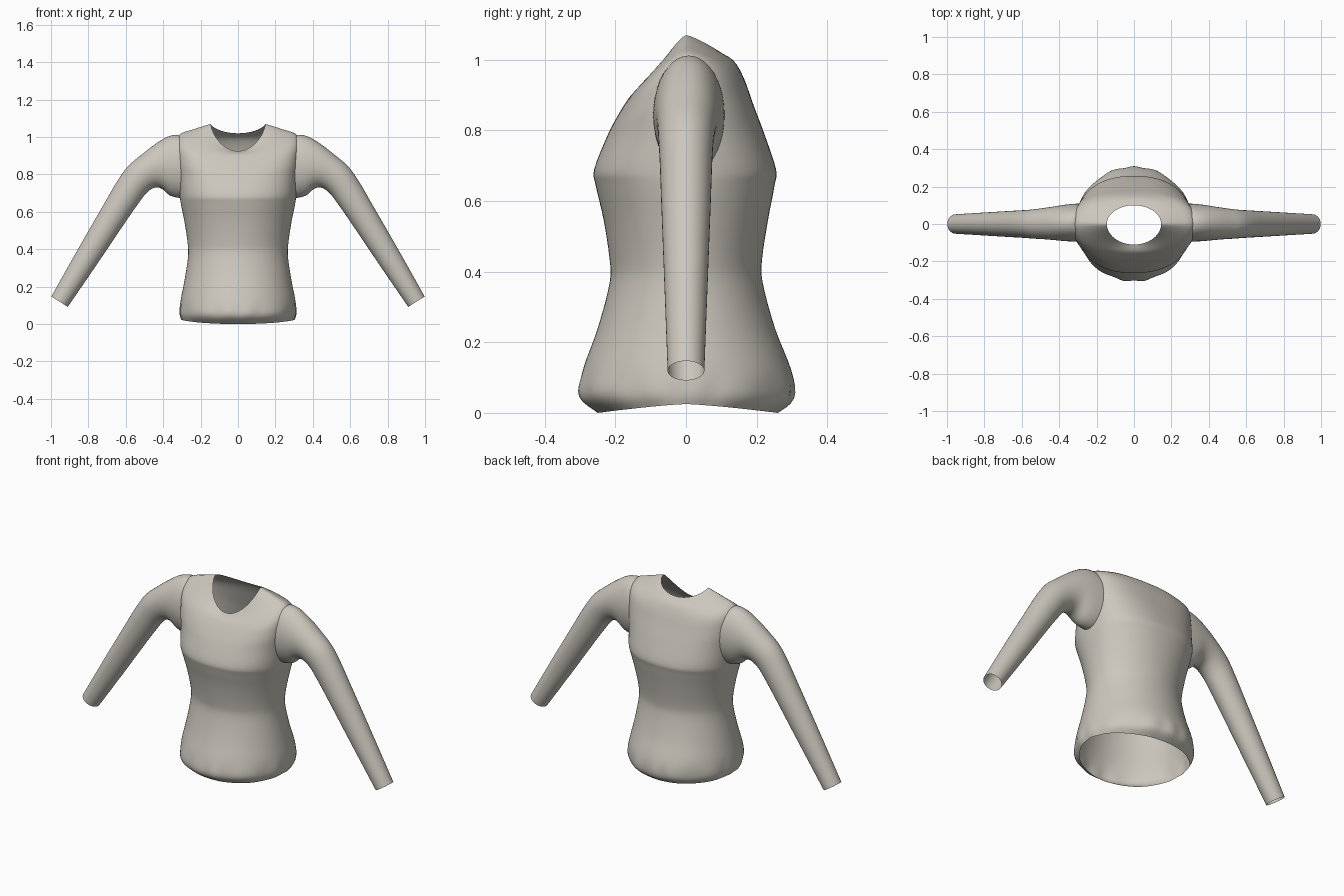
import bpy, bmesh, math
from mathutils import Vector

if "Cube" in bpy.data.objects:
    bpy.data.objects.remove(bpy.data.objects["Cube"])

fabric = bpy.data.materials.new("warm grey fabric")
fabric.use_nodes = True
COLOUR = (0.60, 0.57, 0.51, 1)
fabric.diffuse_color = COLOUR
fabric.node_tree.nodes["Principled BSDF"].inputs["Base Color"].default_value = COLOUR


def spline(rows, steps):
    """Smoothly interpolate rows of numbers (Catmull-Rom)."""
    pts = [Vector(r) for r in rows]
    out = []
    for i in range(len(pts) - 1):
        p1, p2 = pts[i], pts[i + 1]
        p0, p3 = pts[max(i - 1, 0)], pts[min(i + 2, len(pts) - 1)]
        for k in range(steps):
            t = k / steps
            out.append(0.5 * (2 * p1 + (p2 - p0) * t
                              + (2 * p0 - 5 * p1 + 4 * p2 - p3) * t ** 2
                              + (3 * p1 - p0 - 3 * p2 + p3) * t ** 3))
    return out + [pts[-1]]


def loft(name, rings, remove=None):
    """Skin closed rings into an open-ended cloth sheet."""
    bm = bmesh.new()
    vs = [[bm.verts.new(p) for p in ring] for ring in rings]
    n = len(rings[0])
    for a, b in zip(vs, vs[1:]):
        for i in range(n):
            j = (i + 1) % n
            bm.faces.new((a[i], a[j], b[j], b[i]))
    bmesh.ops.recalc_face_normals(bm, faces=bm.faces)
    if remove:
        holes = [f for f in bm.faces if remove(f.calc_center_median())]
        bmesh.ops.delete(bm, geom=holes, context='FACES')
    mesh = bpy.data.meshes.new(name)
    bm.to_mesh(mesh)
    bm.free()
    mesh.materials.append(fabric)
    obj = bpy.data.objects.new(name, mesh)
    bpy.context.collection.objects.link(obj)
    bpy.ops.object.select_all(action='DESELECT')
    obj.select_set(True)
    bpy.context.view_layer.objects.active = obj
    bpy.ops.object.shade_smooth_by_angle(angle=math.radians(50))
    return obj


def power(v, e):
    return math.copysign(abs(v) ** e, v)


# Torso sections: half width, side z, front depth, front z, back depth, back z, squareness
SECTIONS = [
    (.303, .025, .25, .0, .26, .0, 1),
    (.312, .06, .303, .045, .303, .04, 1),
    (.306, .13, .293, .12, .298, .12, 1),
    (.285, .24, .25, .24, .252, .24, 1),
    (.267, .36, .216, .37, .217, .37, 1),
    (.270, .44, .217, .44, .216, .44, 1),
    (.285, .54, .234, .55, .233, .55, .95),
    (.305, .64, .256, .645, .251, .645, .9),
    (.311, .69, .260, .69, .255, .69, .86),
    (.318, .79, .225, .78, .222, .79, .82),
    (.328, .90, .20, .83, .192, .87, .8),
    (.320, 1.005, .17, .88, .165, .945, .82),
    (.235, 1.042, .145, .91, .137, .995, .9),
    (.145, 1.07, .11, .925, .10, 1.02, 1),
]


def torso_ring(s, n=96):
    rx, zs, yf, zf, yb, zb, e = s
    ring = []
    for i in range(n):
        a = 2 * math.pi * i / n
        c, d = power(math.cos(a), e), power(math.sin(a), e)
        depth, z_mid = (yf, zf) if d < 0 else (yb, zb)
        z = zs + (z_mid - zs) * abs(d) ** 1.3
        # soft gathers above the hem
        gather = max(0, 1 - abs(z - .06) / .07)
        k = 1 + .012 * gather * math.sin(13 * a + 1.5 * math.sin(4 * a))
        ring.append((rx * c * min(k, 1.005), depth * d * k, z))
    return ring


def in_armhole(p):
    return abs(p.x) > .25 and ((p.y - .008) / .085) ** 2 + ((p.z - .845) / .14) ** 2 < 1


loft("shirt_torso", [torso_ring(s) for s in spline(SECTIONS, 4)], in_armhole)

# Sleeve sections: top x, top z, bottom x, bottom z, half depth, y centre, inward wrap
SLEEVE = [
    (.305, 1.005, .285, .68, .098, .008, .035),
    (.335, 1.012, .315, .675, .101, .008, .03),
    (.385, .998, .365, .688, .098, .006, .015),
    (.45, .957, .41, .725, .090, .004, .005),
    (.52, .902, .45, .728, .083, .002, 0),
    (.59, .842, .49, .70, .078, 0, 0),
    (.65, .757, .53, .648, .074, 0, 0),
    (.72, .636, .60, .548, .070, 0, 0),
    (.86, .393, .753, .321, .061, 0, 0),
    (.998, .147, .910, .092, .052, 0, 0),
]


def sleeve_ring(s, side, n=40):
    tx, tz, bx, bz, hy, cy, wrap = s
    ring = []
    for i in range(n):
        a = 2 * math.pi * i / n
        u, v = math.cos(a), math.sin(a)
        x = (tx + bx) / 2 + (tx - bx) / 2 * u - wrap * v * v
        ring.append((side * x, cy + hy * v, (tz + bz) / 2 + (tz - bz) / 2 * u))
    return ring


for label, side in (("left", 1), ("right", -1)):
    loft(label + "_sleeve", [sleeve_ring(s, side) for s in spline(SLEEVE, 4)])
